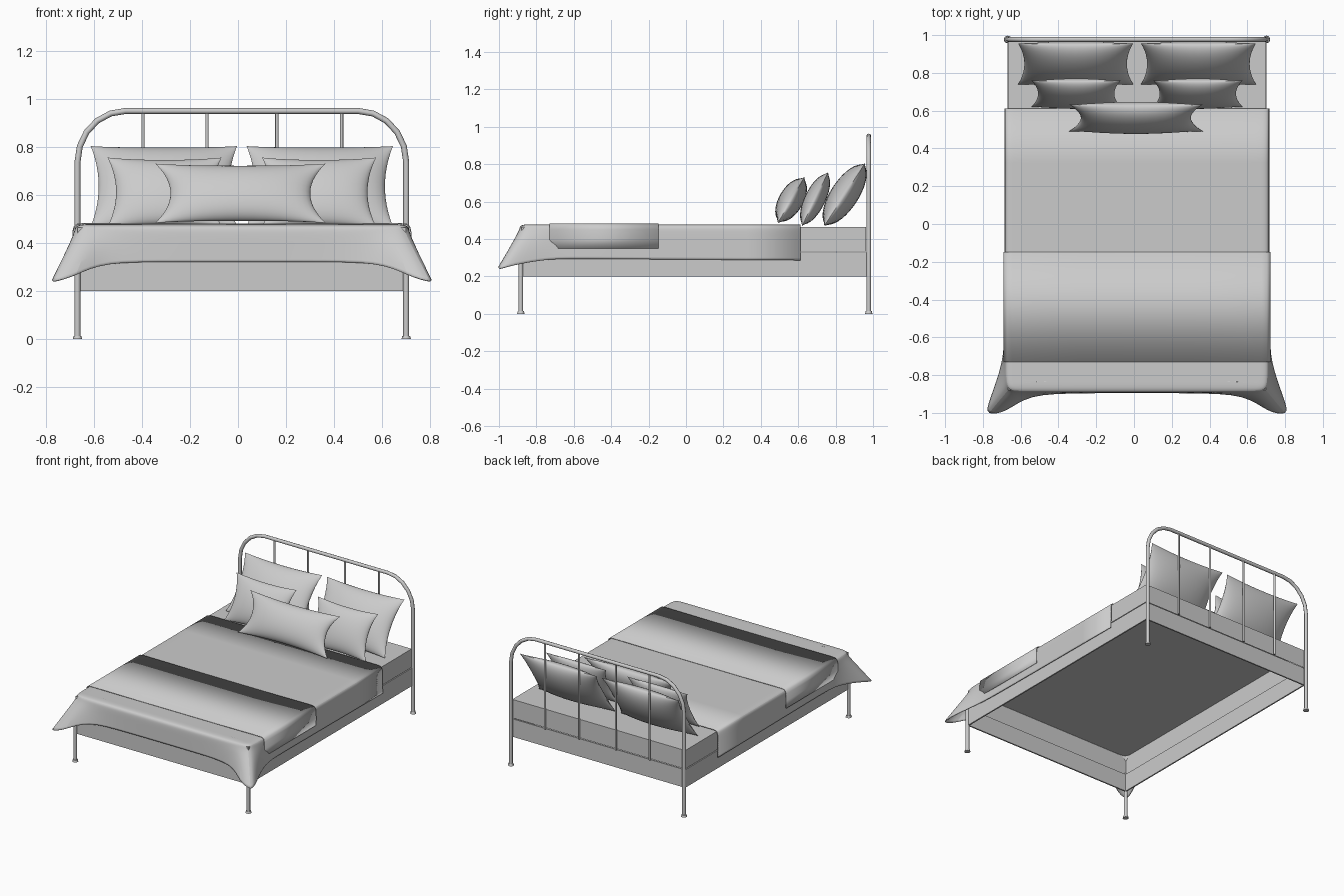
import bpy, bmesh, math
from mathutils import Matrix, Vector

if "Cube" in bpy.data.objects:
    bpy.data.objects.remove(bpy.data.objects["Cube"])

CX = 0.016          # bed centre line
POST_X = 0.685      # post offset from the centre line
HEAD_Y, FOOT_Y = 0.977, -0.883


def finish(name, bm, loc=(0, 0, 0), smooth=True):
    me = bpy.data.meshes.new(name)
    bm.to_mesh(me)
    bm.free()
    ob = bpy.data.objects.new(name, me)
    ob.location = loc
    bpy.context.collection.objects.link(ob)
    if smooth:
        bpy.ops.object.select_all(action='DESELECT')
        ob.select_set(True)
        bpy.context.view_layer.objects.active = ob
        bpy.ops.object.shade_smooth_by_angle(angle=math.radians(40))
    return ob


def tube(name, pts, r):
    cu = bpy.data.curves.new(name, 'CURVE')
    cu.dimensions = '3D'
    cu.bevel_depth, cu.bevel_resolution, cu.use_fill_caps = r, 2, True
    sp = cu.splines.new('POLY')
    sp.points.add(len(pts) - 1)
    for p, co in zip(sp.points, pts):
        p.co = (*co, 1)
    ob = bpy.data.objects.new(name, cu)
    ob.location.x = CX
    bpy.context.collection.objects.link(ob)


def box_shell(name, hx, y0, y1, z0, z1, top, thick=0):
    """Four walls, optionally with a lid, open underneath."""
    bm = bmesh.new()
    rings = [[bm.verts.new((x, y, z)) for x, y in
              ((-hx, y0), (hx, y0), (hx, y1), (-hx, y1))] for z in (z0, z1)]
    for i in range(4):
        j = (i + 1) % 4
        bm.faces.new((rings[0][i], rings[0][j], rings[1][j], rings[1][i]))
    if top:
        bm.faces.new(rings[1])
    ob = finish(name, bm, (CX, 0, 0), False)
    if thick:
        m = ob.modifiers.new("thickness", 'SOLIDIFY')
        m.thickness, m.offset = thick, -1
    return ob


def pillow(name, x, y, z, w, h, t, tilt, pinch_x, pinch_z, n=20):
    bm = bmesh.new()
    for side in (-1, 1):
        grid = []
        for i in range(n + 1):
            u = math.sin((i / n - 0.5) * math.pi)
            row = []
            for j in range(n + 1):
                v = math.sin((j / n - 0.5) * math.pi)
                puff = max(0, (1 - u * u) * (1 - v * v)) ** 0.6
                row.append(bm.verts.new((
                    w / 2 * u * (1 - pinch_x * (1 - v * v) * u * u),
                    side * t / 2 * puff,
                    h / 2 * v * (1 - pinch_z * (1 - u * u) * v * v))))
            grid.append(row)
        for i in range(n):
            for j in range(n):
                bm.faces.new((grid[i][j], grid[i + 1][j], grid[i + 1][j + 1], grid[i][j + 1]))
    bmesh.ops.remove_doubles(bm, verts=bm.verts, dist=1e-5)
    bmesh.ops.recalc_face_normals(bm, faces=bm.faces)
    bmesh.ops.rotate(bm, verts=bm.verts, matrix=Matrix.Rotation(-math.radians(tilt), 3, 'X'))
    ob = finish(name, bm, (x, y, z))
    ob.data.shade_smooth()


# Headboard: one bent tube plus spindles
arc = [(POST_X - 0.2 + 0.2 * math.cos(a), 0.738 + 0.213 * math.sin(a))
       for a in [k * math.pi / 10 for k in range(6)]]
half = [(POST_X, 0)] + arc
path = [(-x, HEAD_Y, z) for x, z in half] + [(x, HEAD_Y, z) for x, z in reversed(half)]
tube("headboard_tube", path, 0.0125)
for i, x in enumerate((-0.412, -0.145, 0.146, 0.416)):
    tube(f"headboard_spindle_{i + 1}", [(x, HEAD_Y, 0.33), (x, HEAD_Y, 0.95)], 0.007)

# Front legs and the feet of all four posts
for sx, side in ((-1, "left"), (1, "right")):
    tube(f"front_leg_{side}", [(sx * POST_X, FOOT_Y, 0), (sx * POST_X, FOOT_Y, 0.34)], 0.0125)
    for y, end in ((FOOT_Y, "front"), (HEAD_Y, "back")):
        bm = bmesh.new()
        bmesh.ops.create_cone(bm, cap_ends=True, segments=16, radius1=0.02,
                              radius2=0.016, depth=0.014)
        finish(f"foot_{end}_{side}", bm, (CX + sx * POST_X, y, 0.007))

# Rail frame and hollow mattress
box_shell("rail_frame", 0.686, FOOT_Y, 0.966, 0.2, 0.328, False, 0.014)
box_shell("mattress", 0.684, FOOT_Y + 0.003, 0.963, 0.333, 0.465, True)

# Duvet: loft from the mattress edge to a hem that flares at the foot corners
# (top x, top y, hem x, hem y, hem z)
hem = [(.699, .612, .701, .612, .286), (.699, -.55, .701, -.55, .294),
       (.699, -.72, .705, -.73, .296), (.699, -.82, .785, -.94, .258),
       (.687, -.884, .805, -1.015, .235), (.62, -.892, .69, -.998, .265),
       (.56, -.892, .58, -.902, .322), (.3, -.892, .3, -.895, .322)]


def duvet_row(k):
    row = []
    for tx, ty, hx, hy, hz in hem:
        edge = Vector((tx, ty, 0.45))
        if k < 3:
            inset, z = ((0.068, .478), (.03, .478), (.005, .471))[k]
            row.append(Vector((min(tx, .699 - inset), max(ty, -.892 + inset), z)))
        else:
            row.append(edge.lerp(Vector((hx, hy, hz)), (k - 3) / 3))
    return row + [Vector((-p.x, p.y, p.z)) for p in reversed(row)]


bm = bmesh.new()
rows = [[bm.verts.new(p) for p in duvet_row(k)] for k in range(7)]
n = len(rows[0])
for a, b in zip(rows, rows[1:]):
    for i in range(n - 1):
        bm.faces.new((a[i], a[i + 1], b[i + 1], b[i]))
top = rows[0]
for i in range(3):
    bm.faces.new((top[i], top[n - 1 - i], top[n - 2 - i], top[i + 1]))
bm.faces.new(top[3:n - 3])
bmesh.ops.recalc_face_normals(bm, faces=bm.faces)
bm.faces.ensure_lookup_table()
if bm.faces[-1].normal.z < 0:
    bmesh.ops.reverse_faces(bm, faces=bm.faces)
duvet = finish("duvet", bm, (CX, 0, 0))
duvet.data.shade_smooth()
m = duvet.modifiers.new("soften", 'SUBSURF')
m.levels = m.render_levels = 2
m.boundary_smooth = 'PRESERVE_CORNERS'
m = duvet.modifiers.new("thickness", 'SOLIDIFY')
m.thickness, m.offset = 0.006, -1

# Throw blanket folded over the foot half
bm = bmesh.new()
prof = [(.706, .348), (.707, .40), (.706, .45), (.701, .47), (.688, .481), (.66, .484), (.3, .482)]
prof += [(-x, z) for x, z in reversed(prof)]
cols = [[bm.verts.new((x, y, z)) for x, z in prof] for y in (-0.73, -0.148)]
for i in range(len(prof) - 1):
    bm.faces.new((cols[0][i], cols[1][i], cols[1][i + 1], cols[0][i + 1]))
bmesh.ops.recalc_face_normals(bm, faces=bm.faces)
bm.faces.ensure_lookup_table()
if bm.faces[len(prof) // 2 - 1].normal.z < 0:
    bmesh.ops.reverse_faces(bm, faces=bm.faces)
throw = finish("throw_blanket", bm, (CX, 0, 0))
m = throw.modifiers.new("thickness", 'SOLIDIFY')
m.thickness, m.offset = 0.005, -1

# Pillows: back pair, middle pair, long front cushion
for sx, side in ((-1, "left"), (1, "right")):
    pillow(f"back_pillow_{side}", CX + sx * 0.325, 0.848, 0.637, 0.61, 0.40, 0.15, 33, 0.11, 0.06)
    pillow(f"middle_pillow_{side}", CX + sx * 0.322, 0.69, 0.613, 0.475, 0.32, 0.11, 26, 0.15, 0.08)
pillow("front_cushion", 0.01, 0.562, 0.608, 0.71, 0.285, 0.13, 30, 0.18, 0.10)
